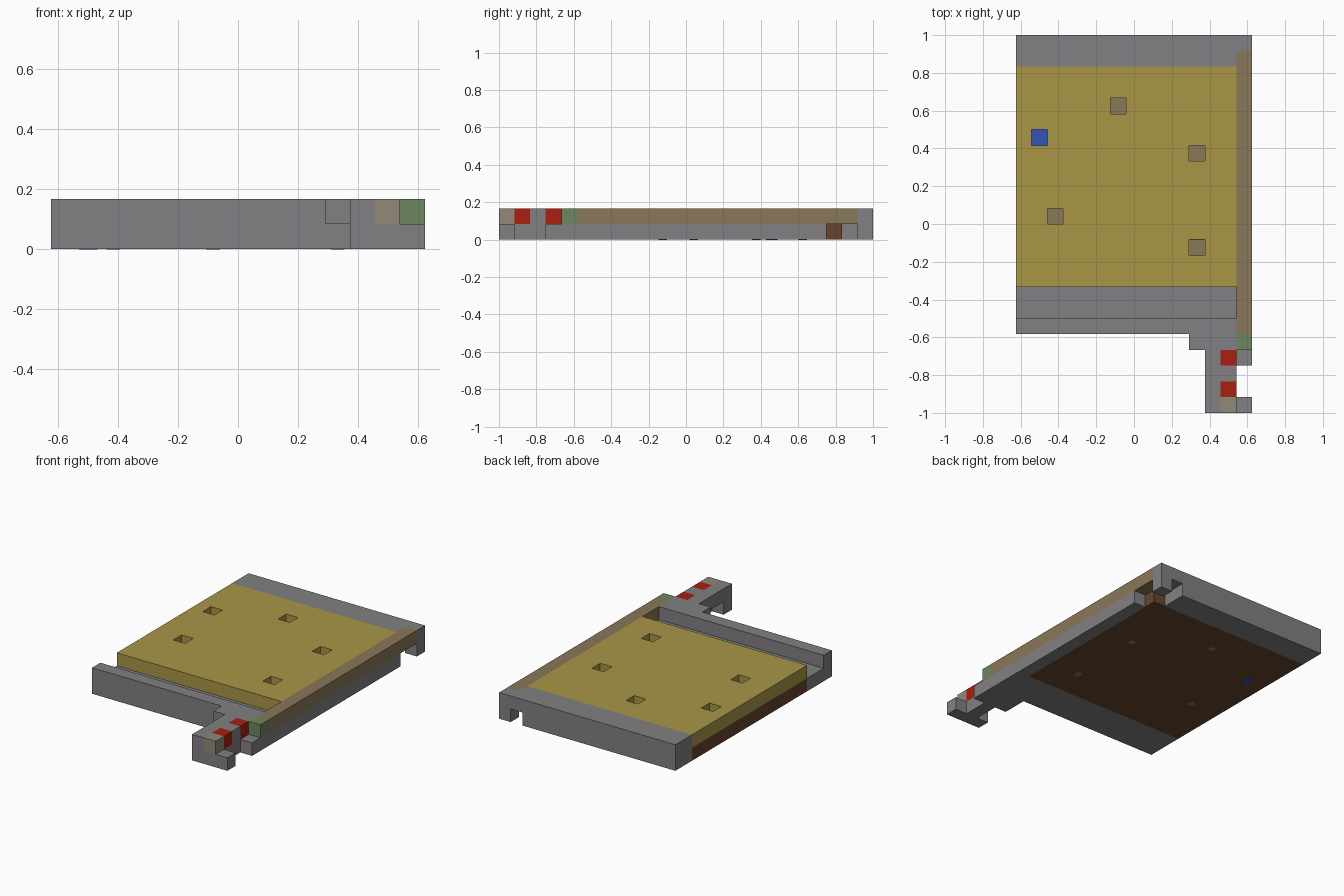
import bpy
import bmesh
from math import cos, sin, pi
from mathutils import Vector

CELL = 1 / 12
ORIGIN = Vector((-7.5, -12, 0))

if "Cube" in bpy.data.objects:
    bpy.data.objects.remove(bpy.data.objects["Cube"], do_unlink=True)


def linear(v):
    v /= 255
    return v / 12.92 if v <= 0.04045 else ((v + 0.055) / 1.055) ** 2.4


def material(name, r, g, b):
    colour = (linear(r), linear(g), linear(b), 1)
    m = bpy.data.materials.new(name)
    m.diffuse_color = colour
    m.use_nodes = True
    m.node_tree.nodes["Principled BSDF"].inputs["Base Color"].default_value = colour
    return m


grey = material("grey stone", 130, 128, 130)
yellow = material("ochre yellow", 168, 150, 70)
brown = material("dark brown", 104, 68, 44)
tan = material("tan", 138, 120, 88)
beige = material("pale beige", 146, 137, 120)
green = material("moss green", 108, 135, 95)
red = material("red", 168, 32, 16)
blue = material("blue", 50, 85, 180)

cells = {}   # cell -> part name
looks = {}   # part name -> material


def block(part, mat, x, y, z):
    """Fill a range of unit cells with a part; later blocks replace earlier ones."""
    looks[part] = mat
    for i in range(*x):
        for j in range(*y):
            for k in range(*z):
                cells[i, j, k] = part


def carve(x, y, z):
    for i in range(*x):
        for j in range(*y):
            for k in range(*z):
                cells.pop((i, j, k), None)


LOW, HIGH, FULL = (0, 1), (1, 2), (0, 2)

# Frame: back wall, groove floor, front bar and side rail
block("back_wall", grey, (0, 15), (22, 24), FULL)
block("groove_floor", grey, (0, 14), (6, 8), LOW)
block("front_bar", grey, (0, 14), (5, 6), FULL)
block("side_rail", grey, (14, 15), (3, 21), LOW)
carve((13, 15), (22, 23), LOW)
carve((13, 14), (23, 24), LOW)

# Platform: brown base under a yellow top
block("base_slab", brown, (0, 14), (8, 22), LOW)
block("top_slab", yellow, (0, 14), (8, 22), HIGH)

# Beam on the rail with a green end
block("side_beam", tan, (14, 15), (5, 23), HIGH)
block("beam_end", green, (14, 15), (4, 5), HIGH)

# Projecting arm with coloured studs and feet
block("arm", grey, (12, 14), (0, 5), FULL)
block("arm", grey, (11, 12), (4, 5), HIGH)
carve((12, 13), (1, 3), LOW)
block("arm_foot", grey, (14, 15), (0, 1), LOW)
block("arm_tip", beige, (13, 14), (0, 1), HIGH)
for j in (1, 3):
    block("red_stud", red, (13, 14), (j, j + 1), HIGH)

# Square pits in the platform
pits = [(6, 19, tan), (11, 16, tan), (2, 12, tan), (11, 10, tan), (1, 17, blue)]
for i, j, _ in pits:
    carve((i, i + 1), (j, j + 1), HIGH)


def add_object(name, bm, mats):
    mesh = bpy.data.meshes.new(name)
    bm.to_mesh(mesh)
    bm.free()
    for m in mats:
        mesh.materials.append(m)
    obj = bpy.data.objects.new(name, mesh)
    bpy.context.collection.objects.link(obj)
    return obj


def build_part(name):
    """Make the exposed faces of every cell that belongs to a part."""
    bm = bmesh.new()
    for cell, owner in cells.items():
        if owner != name:
            continue
        centre = Vector(cell) + Vector((0.5, 0.5, 0.5))
        for axis in range(3):
            for side in (-1, 1):
                step = Vector((0, 0, 0))
                step[axis] = side
                if tuple(int(a + b) for a, b in zip(cell, step)) in cells:
                    continue
                u = Vector((0, 0, 0))
                u[(axis + 1) % 3] = 0.5
                v = step.cross(u)
                mid = centre + step / 2
                corners = (mid - u - v, mid + u - v, mid + u + v, mid - u + v)
                bm.faces.new([bm.verts.new((c + ORIGIN) * CELL) for c in corners])
    bmesh.ops.remove_doubles(bm, verts=bm.verts, dist=0.001)
    add_object(name, bm, [looks[name]])


for part in looks:
    build_part(part)


def plate(name, mat, centre, radius, sides, turn, thick=0.002):
    """Thin flat polygon lying level around a centre."""
    bm = bmesh.new()
    angles = [turn + 2 * pi * n / sides for n in range(sides)]
    rim = [bm.verts.new(centre + Vector((cos(a), sin(a), 0)) * radius) for a in angles]
    face = bm.faces.new(rim)
    top = bmesh.ops.extrude_face_region(bm, geom=[face])["geom"]
    verts = [g for g in top if isinstance(g, bmesh.types.BMVert)]
    bmesh.ops.translate(bm, verts=verts, vec=(0, 0, thick))
    bmesh.ops.recalc_face_normals(bm, faces=bm.faces)
    add_object(name, bm, [mat])


# Coloured pit floors and the matching spots underneath
for i, j, mat in pits:
    middle = (Vector((i + 0.5, j + 0.5, 0)) + ORIGIN) * CELL
    plate("pit_floor", mat, middle + Vector((0, 0, CELL)), CELL * 0.705, 4, pi / 4)
    size = 0.4 if mat == blue else 0.3
    plate("underside_spot", mat, middle - Vector((0, 0, 0.001)), CELL * size, 8, pi / 8)
